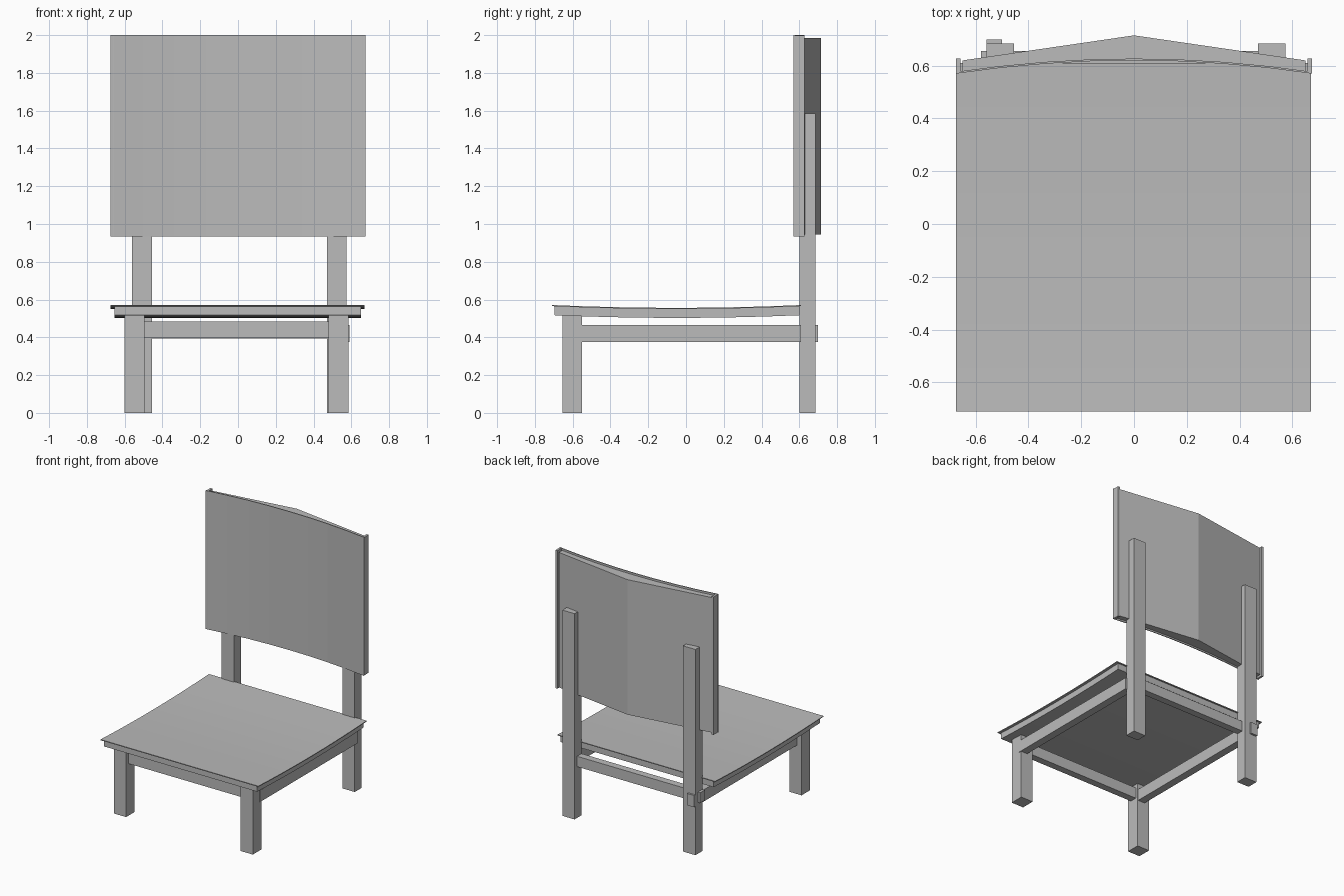
import bpy
import bmesh

cube = bpy.data.objects.get("Cube")
if cube:
    bpy.data.objects.remove(cube, do_unlink=True)

grey = bpy.data.materials.new("plain grey")
grey.use_nodes = True
colour = (0.5, 0.5, 0.5, 1)
grey.diffuse_color = colour
grey.node_tree.nodes["Principled BSDF"].inputs["Base Color"].default_value = colour


def prism(name, outline, lo, hi, axis="z"):
    """Extrude an outline: (x, y) along z, or (y, z) along x."""
    bm = bmesh.new()
    place = (lambda a, b, c: (a, b, c)) if axis == "z" else (lambda a, b, c: (c, a, b))
    rings = [[bm.verts.new(place(a, b, c)) for a, b in outline] for c in (lo, hi)]
    bm.faces.new(rings[0][::-1])
    bm.faces.new(rings[1])
    count = len(outline)
    for i in range(count):
        j = (i + 1) % count
        bm.faces.new((rings[0][i], rings[0][j], rings[1][j], rings[1][i]))
    bmesh.ops.recalc_face_normals(bm, faces=bm.faces)
    mesh = bpy.data.meshes.new(name)
    bm.to_mesh(mesh)
    bm.free()
    mesh.materials.append(grey)
    obj = bpy.data.objects.new(name, mesh)
    bpy.context.collection.objects.link(obj)
    return obj


def box(name, x0, x1, y0, y1, z0, z1):
    return prism(name, [(x0, y0), (x1, y0), (x1, y1), (x0, y1)], z0, z1)


def bow(start, end, edge, depth, steps=8):
    """Points along a shallow curve that is offset by depth at its middle."""
    ts = [i / steps for i in range(steps + 1)]
    return [(start + (end - start) * t, edge + depth * 4 * t * (1 - t)) for t in ts]


# Seat: sagging slab with a thin overhanging top
slab = bow(-0.695, 0.6, 0.565, -0.014) + bow(-0.695, 0.6, 0.517, -0.014)[::-1]
prism("seat_slab", slab, -0.655, 0.65, "x")
top = bow(-0.71, 0.61, 0.571, -0.015) + bow(-0.71, 0.61, 0.565, -0.015)[::-1]
prism("seat_top", top, -0.675, 0.67, "x")

# Front legs and tall rear posts
box("front_leg_right", -0.6, -0.495, -0.655, -0.55, 0, 0.52)
box("front_leg_left", 0.48, 0.585, -0.655, -0.55, 0, 0.52)
box("rear_post_right", -0.56, -0.455, 0.6, 0.685, 0, 1.585)
box("rear_post_left", 0.47, 0.575, 0.6, 0.685, 0, 1.585)

# Stretchers under the seat
box("side_stretcher_right", -0.56, -0.5, -0.575, 0.7, 0.375, 0.465)
box("side_stretcher_left", 0.53, 0.59, -0.575, 0.61, 0.375, 0.465)
box("front_stretcher", -0.52, 0.5, -0.625, -0.57, 0.4, 0.485)
box("back_stretcher", -0.58, 0.575, 0.6, 0.655, 0.395, 0.475)

# Backrest: curved front skin, angled rear panel and edge strips
skin = bow(-0.675, 0.675, 0.57, 0.05) + bow(-0.675, 0.675, 0.577, 0.05)[::-1]
prism("backrest_skin", skin, 0.933, 2.0)
rear = bow(-0.65, 0.65, 0.576, 0.046) + [(0.65, 0.62), (0, 0.715), (-0.65, 0.62)]
prism("backrest_rear_panel", rear, 0.945, 1.985)
for side, word in ((-1, "right"), (1, "left")):
    a, b = sorted((side * 0.657, side * 0.674))
    box("backrest_edge_" + word, a, b, 0.572, 0.627, 0.935, 1.998)
